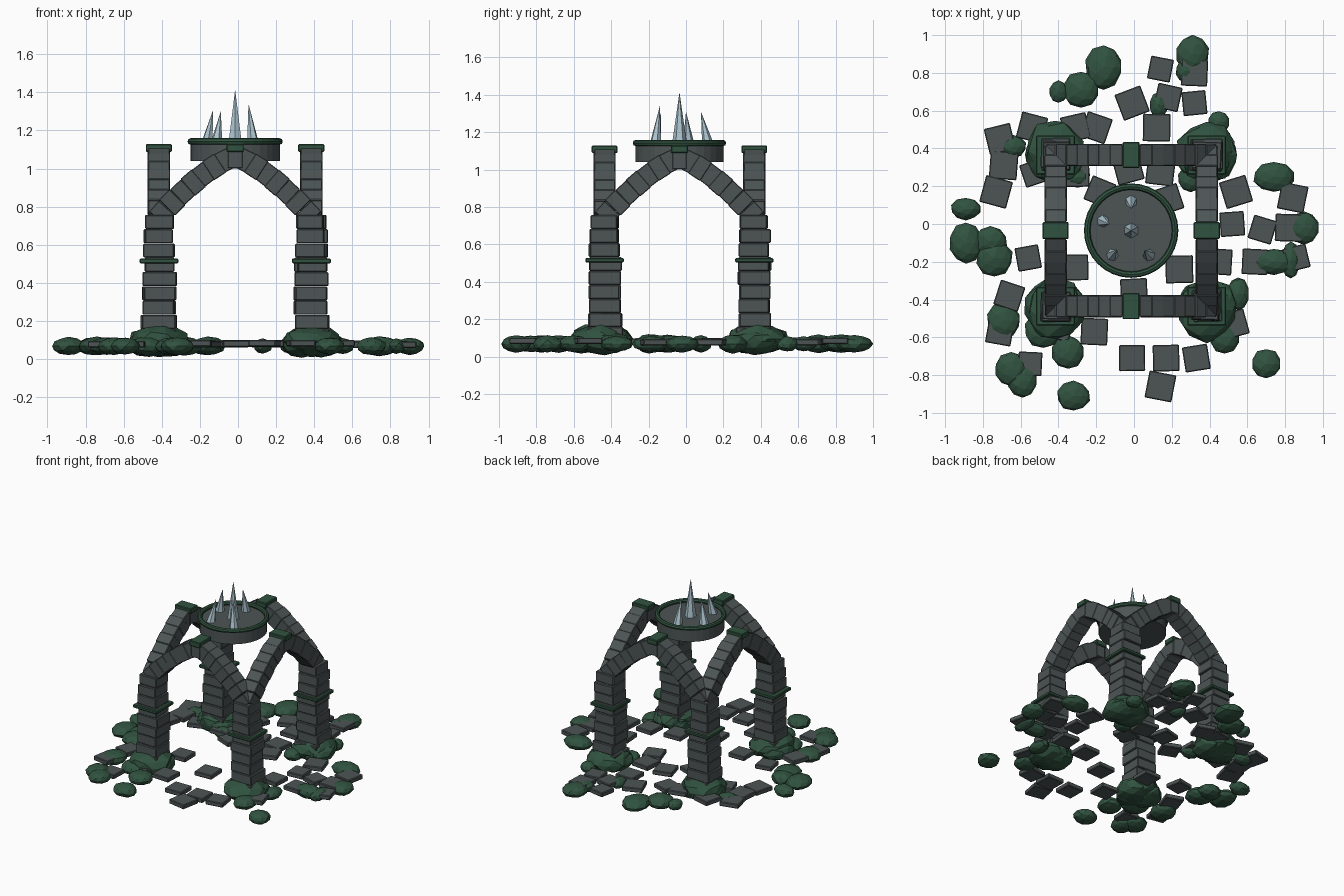
import bpy
import math
import random
from mathutils import Vector, Matrix

random.seed(7)
if "Cube" in bpy.data.objects:
    bpy.data.objects.remove(bpy.data.objects["Cube"], do_unlink=True)


def make_material(name, red, green, blue):
    mat = bpy.data.materials.new(name)
    mat.use_nodes = True
    mat.diffuse_color = (red, green, blue, 1)
    shader = mat.node_tree.nodes["Principled BSDF"]
    shader.inputs["Base Color"].default_value = (red, green, blue, 1)
    shader.inputs["Roughness"].default_value = 0.9
    return mat


STONE = make_material("grey stone", 0.075, 0.09, 0.09)
MOSS = make_material("dark moss", 0.03, 0.085, 0.05)
CRYSTAL = make_material("pale crystal", 0.42, 0.56, 0.63)

# Centre of the shrine and half the spacing of its pillars
CENTRE = Vector((-0.015, -0.035, 0))
HALF = 0.4


def finish(name, mat):
    obj = bpy.context.object
    obj.name = name
    obj.data.materials.append(mat)
    return obj


def block(name, mat, location, size, rotation=(0, 0, 0), bevel=0.005):
    bpy.ops.mesh.primitive_cube_add(size=1, location=location, rotation=rotation)
    obj = finish(name, mat)
    obj.data.transform(Matrix.Diagonal((*size, 1)))
    if bevel:
        mod = obj.modifiers.new("worn edges", "BEVEL")
        mod.width = bevel
        mod.segments = 1
    return obj


def boulder(name, x, y, radius_x, radius_y, z, height, rough):
    bpy.ops.mesh.primitive_ico_sphere_add(subdivisions=2, radius=1, location=(x, y, z))
    obj = finish(name, MOSS)
    for vert in obj.data.vertices:
        vert.co *= random.uniform(1 - rough, 1 + rough / 2)
        vert.co.x *= radius_x
        vert.co.y *= radius_y
        vert.co.z *= height
    return obj


# Pillars of stacked, slightly uneven blocks with a moss band
COURSES = 9
for side_x in (-1, 1):
    for side_y in (-1, 1):
        base = CENTRE + Vector((side_x * HALF, side_y * HALF, 0))
        for i in range(COURSES):
            width = 0.182 - 0.004 * i
            size = (width + random.uniform(-0.012, 0.012),
                    width + random.uniform(-0.012, 0.012), 0.074)
            shift = Vector((random.uniform(-0.006, 0.006),
                            random.uniform(-0.006, 0.006), 0.12 + 0.075 * i))
            block("pillar_block", STONE, base + shift, size,
                  (0, 0, random.uniform(-0.04, 0.04)))
        block("pillar_moss_band", MOSS, base + Vector((0, 0, 0.515)),
              (0.205, 0.205, 0.024))


# Arches of wedge-like blocks following a pointed curve
def arch_point(u):
    return Vector((u * 0.385, 0, 1.06 - 0.295 * abs(u) ** 1.4))


STONES = 15
for quarter in range(4):
    angle = quarter * math.pi / 2
    frame = (Matrix.Translation(CENTRE) @ Matrix.Rotation(angle, 4, "Z")
             @ Matrix.Translation((0, -HALF, 0)))
    for i in range(STONES):
        u = -1 + 2 * i / (STONES - 1)
        step = arch_point(u + 0.05) - arch_point(u - 0.05)
        tilt = -math.atan2(step.z, step.x)
        thick = 0.112 + 0.006 * (i % 2)
        stone = block("arch_stone", STONE, (0, 0, 0), (0.078, thick, thick), bevel=0.004)
        stone.matrix_world = (frame @ Matrix.Translation(arch_point(u))
                              @ Matrix.Rotation(tilt, 4, "Y"))
    keystone = block("arch_keystone", MOSS, (0, 0, 0), (0.09, 0.138, 0.04))
    keystone.matrix_world = frame @ Matrix.Translation((0, 0, 1.108))

# Round platform with a moss rim
bpy.ops.mesh.primitive_cylinder_add(vertices=32, radius=0.235, depth=0.09,
                                    location=CENTRE + Vector((0, 0, 1.085)))
finish("platform", STONE)
bpy.ops.mesh.primitive_torus_add(major_segments=32, minor_segments=8,
                                 major_radius=0.233, minor_radius=0.017,
                                 location=CENTRE + Vector((0, 0, 1.142)))
finish("platform_rim", MOSS)

# Crystal spikes leaning in toward the tall middle one: base, tip, radius
SPIKES = [
    ((-0.015, -0.035), (-0.015, -0.035, 1.415), 0.042),
    ((-0.015, 0.12), (-0.015, 0.08, 1.31), 0.034),
    ((-0.165, 0.015), (-0.13, 0.0, 1.31), 0.034),
    ((-0.115, -0.165), (-0.09, -0.135, 1.3), 0.034),
    ((0.08, -0.165), (0.055, -0.14, 1.34), 0.034),
]
for foot, tip, radius in SPIKES:
    start, end = Vector((*foot, 1.12)), Vector(tip)
    axis = end - start
    bpy.ops.mesh.primitive_cone_add(vertices=6, radius1=radius, radius2=0,
                                    depth=axis.length, location=(start + end) / 2,
                                    rotation=axis.to_track_quat("Z", "Y").to_euler())
    finish("crystal_spike", CRYSTAL)

# Scattered paving slabs, in hundredths of a unit
SLABS = [
    (14, 82), (32, 80), (-1, 64), (18, 67), (32, 64), (12, 51), (-20, 51),
    (-31, 51), (-54, 51), (-71, 45), (-69, 31), (-73, 17), (-53, 27), (-3, 29),
    (14, 28), (-18, 17), (-31, 27), (54, 17), (84, 14), (52, 0), (68, -3),
    (82, -2), (45, -20), (24, -24), (64, -20), (86, -18), (-56, -18),
    (-31, -23), (-66, -38), (-71, -57), (0, -36), (-21, -57), (-1, -71),
    (17, -71), (33, -71), (14, -86), (53, -53), (-55, -74), (-39, -55), (18, 13),
]
for x, y in SLABS:
    size = random.uniform(0.122, 0.148)
    block("paving_slab", STONE, (x / 100, y / 100, random.uniform(0.076, 0.084)),
          (size, size, 0.034), (0, 0, random.uniform(-0.4, 0.4)))

# Low moss clumps: position and radii in hundredths of a unit
CLUMPS = [
    (-16, 83, 10, 12), (-28, 71, 10, 10), (-40, 70, 5, 6), (31, 90, 9, 10),
    (27, 81, 5, 6), (13, 63, 5, 7), (74, 25, 11, 8), (90, -2, 8, 9),
    (83, -19, 5, 10), (74, -20, 11, 7), (70, -74, 8, 8), (-89, 8, 8, 6),
    (-89, -10, 9, 11), (-76, -9, 9, 8), (-74, -18, 10, 10), (-69, -51, 9, 10),
    (-65, -77, 9, 9), (-59, -83, 8, 9), (-35, -68, 9, 9), (-32, -91, 9, 8),
    (-64, 41, 7, 6), (45, 54, 6, 6), (-48, -56, 10, 10), (55, -37, 6, 9),
    (48, -60, 8, 9), (30, 24, 7, 7), (-30, 25, 7, 6),
]
for x, y, radius_x, radius_y in CLUMPS:
    boulder("moss_clump", x / 100, y / 100, radius_x / 100, radius_y / 100,
            0.068, 0.03 + radius_x * 0.002, 0.06)

# Bigger, rougher mounds around the foot of each pillar
for side_x in (-1, 1):
    for side_y in (-1, 1):
        x, y = CENTRE.x + side_x * HALF, CENTRE.y + side_y * HALF
        boulder("pillar_mound", x, y + side_y * 0.02, 0.16, 0.17, 0.095, 0.085, 0.12)
        boulder("pillar_skirt", x + side_x * 0.05, y, 0.12, 0.14, 0.08, 0.07, 0.1)
        boulder("pillar_skirt", x - side_x * 0.05, y, 0.11, 0.14, 0.08, 0.07, 0.1)
